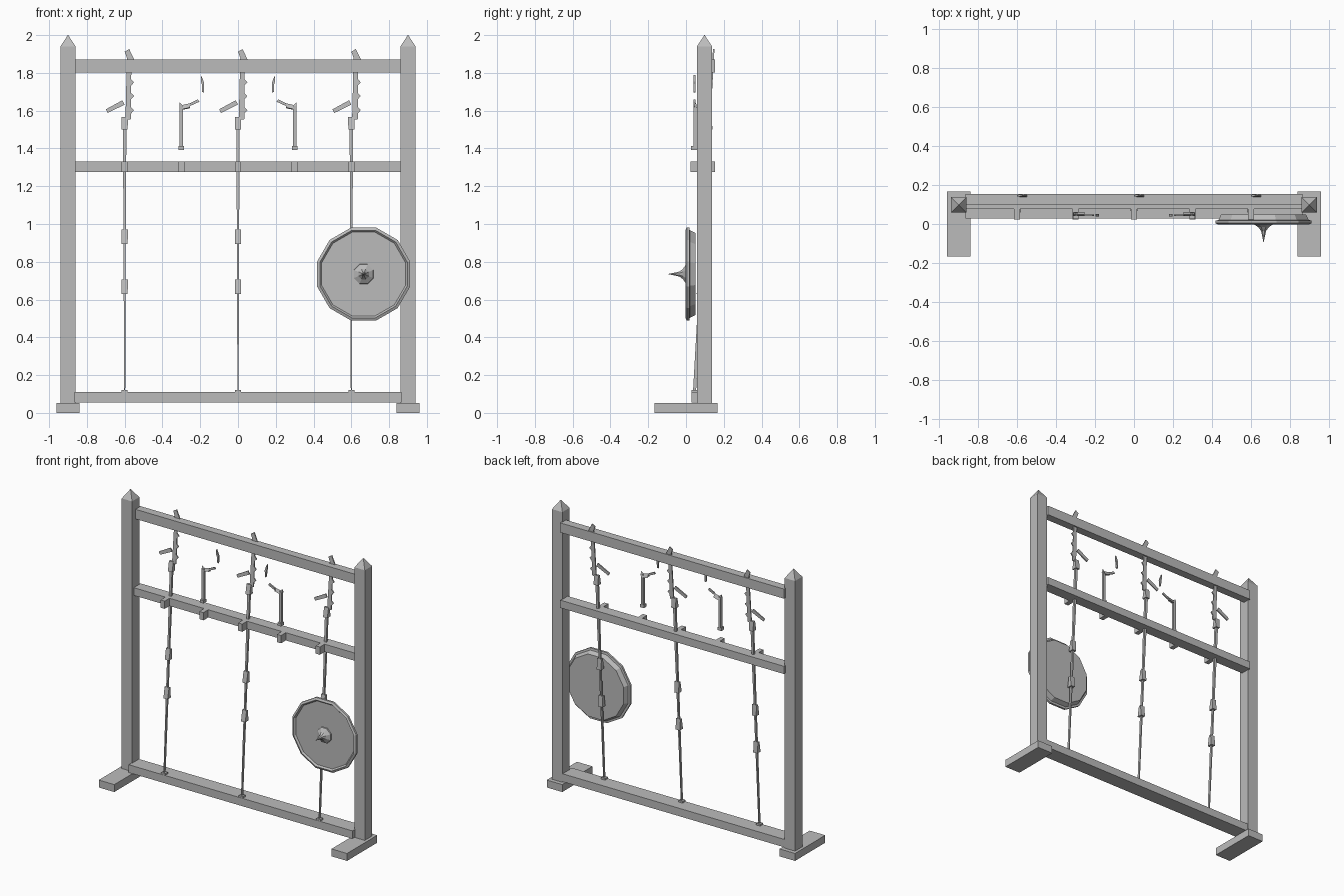
import bpy, bmesh, math

if "Cube" in bpy.data.objects:
    bpy.data.objects.remove(bpy.data.objects["Cube"])

GREY = bpy.data.materials.new("plain grey")
GREY.diffuse_color = (0.5, 0.5, 0.5, 1)
GREY.use_nodes = True
GREY.node_tree.nodes["Principled BSDF"].inputs["Base Color"].default_value = GREY.diffuse_color


def finish(name, bm):
    bmesh.ops.recalc_face_normals(bm, faces=bm.faces)
    me = bpy.data.meshes.new(name)
    bm.to_mesh(me)
    bm.free()
    me.materials.append(GREY)
    ob = bpy.data.objects.new(name, me)
    bpy.context.collection.objects.link(ob)
    return ob


def loft(name, rings):
    """Skin equal-length rings of points and cap both ends."""
    bm = bmesh.new()
    loops = [[bm.verts.new(p) for p in r] for r in rings]
    n = len(loops[0])
    for a, b in zip(loops, loops[1:]):
        for i in range(n):
            j = (i + 1) % n
            bm.faces.new((a[i], a[j], b[j], b[i]))
    bm.faces.new(loops[0])
    bm.faces.new(loops[-1])
    return finish(name, bm)


def rect(x, y, z, hx, hy):
    return [(x - hx, y - hy, z), (x + hx, y - hy, z), (x + hx, y + hy, z), (x - hx, y + hy, z)]


def box(name, x0, x1, y0, y1, z0, z1):
    x, y, hx, hy = (x0 + x1) / 2, (y0 + y1) / 2, (x1 - x0) / 2, (y1 - y0) / 2
    return loft(name, [rect(x, y, z0, hx, hy), rect(x, y, z1, hx, hy)])


def plate(name, pts, x, depth, y_at):
    """Extrude an xz outline in y, following the lean y_at(z)."""
    return loft(name, [[(x + px, y_at(pz) + s * depth / 2, pz) for px, pz in pts] for s in (-1, 1)])


def lathe(name, profile, sides, cx, cz, phase):
    """Revolve (radius, y) points about a y axis."""
    rings = []
    for r, y in profile:
        rings.append([(cx + r * math.cos(phase + 2 * math.pi * i / sides), y,
                       cz + r * math.sin(phase + 2 * math.pi * i / sides)) for i in range(sides)])
    return loft(name, rings)


# posts with pointed tops, and feet
for s, side in ((-1, "left"), (1, "right")):
    x = 0.9 * s
    loft("post_" + side, [rect(x, 0.098, 0.05, 0.04, 0.04), rect(x, 0.098, 1.94, 0.04, 0.04),
                          rect(x, 0.098, 2.0, 0.001, 0.001)])
    box("foot_" + side, x - 0.06, x + 0.06, -0.167, 0.167, 0, 0.052)

# rails
box("top_rail", -0.865, 0.865, 0.097, 0.154, 1.803, 1.87)
box("middle_rail", -0.865, 0.865, 0.077, 0.154, 1.276, 1.33)
box("bottom_rail", -0.865, 0.865, 0.028, 0.135, 0.055, 0.11)

# pegs on the middle rail
for i in range(5):
    x = -0.6 + 0.3 * i
    box(f"peg_{i + 1}", x - 0.016, x + 0.016, 0.024, 0.08, 1.276, 1.33)


def lean(z):
    return 0.045 + 0.056 * (z - 0.11)


# three leaning polearms
for i, x in enumerate((-0.6, 0, 0.6), 1):
    loft(f"pole_shaft_{i}", [rect(x, lean(z), z, h, 0.008)
                             for z, h in ((0.11, 0.003), (0.63, 0.005), (1.0, 0.006), (1.25, 0.008), (1.55, 0.009))])
    box(f"pole_rest_{i}", x - 0.016, x + 0.016, 0.03, 0.06, 0.108, 0.122)
    for k, (z0, z1) in enumerate(((0.63, 0.705), (0.895, 0.97), (1.5, 1.567)), 1):
        loft(f"pole_collar_{i}_{k}", [rect(x, lean(z0), z0, 0.016, 0.018), rect(x, lean(z1), z1, 0.017, 0.008)])
    blade = [(0.004, 1.55), (0.034, 1.555), (0.034, 1.585), (0.05, 1.603), (0.034, 1.618),
             (0.034, 1.66), (0.05, 1.678), (0.034, 1.693), (0.034, 1.733), (0.05, 1.75),
             (0.034, 1.767), (0.038, 1.865), (0.052, 1.868), (0.024, 1.926), (0.0, 1.912), (0.012, 1.88)]
    plate(f"pole_blade_{i}", blade, x, 0.008, lean)
    plate(f"pole_hook_{i}", [(-0.1, 1.607), (-0.09, 1.588), (0.0, 1.632), (-0.012, 1.655)], x, 0.008, lean)

# two mirrored hooked hand weapons above the pegs
for s, side in ((-1, "left"), (1, "right")):
    x = 0.3 * s
    box("hook_grip_" + side, x - 0.009, x + 0.009, 0.04, 0.058, 1.40, 1.625)
    box("hook_pommel_" + side, x - 0.014, x + 0.014, 0.026, 0.058, 1.392, 1.412)
    loft("hook_guard_" + side, [[(s * a, y, b) for y, b in ((0.04, z), (0.062, z - 0.004), (0.05, z + 0.022))]
                                for a, z in ((0.31, 1.622), (0.295, 1.608), (0.255, 1.617))])
    plate("hook_arm_" + side, [(-s * a, z) for a, z in
                               ((0.04, 1.622), (0.047, 1.64), (0.088, 1.66), (0.095, 1.647))],
          x, 0.01, lambda z: 0.045)
    plate("hook_tip_" + side, [(s * a, z) for a, z in
                               ((0.196, 1.788), (0.186, 1.765), (0.179, 1.745), (0.181, 1.695),
                                (0.19, 1.7), (0.191, 1.74), (0.197, 1.755))],
          0, 0.012, lambda z: 0.045)

# round shield: twelve-sided with raised rim and spiked boss
lathe("shield", [(0.225, 0.05), (0.24, 0.02), (0.255, 0.018), (0.255, 0.004), (0.24, -0.003),
                 (0.23, 0.008)], 12, 0.665, 0.735, math.pi / 12)
lathe("shield_spike", [(0.057, 0.012), (0.055, 0.0), (0.03, -0.016), (0.014, -0.035), (0.001, -0.092)],
      8, 0.665, 0.735, math.pi / 8)
